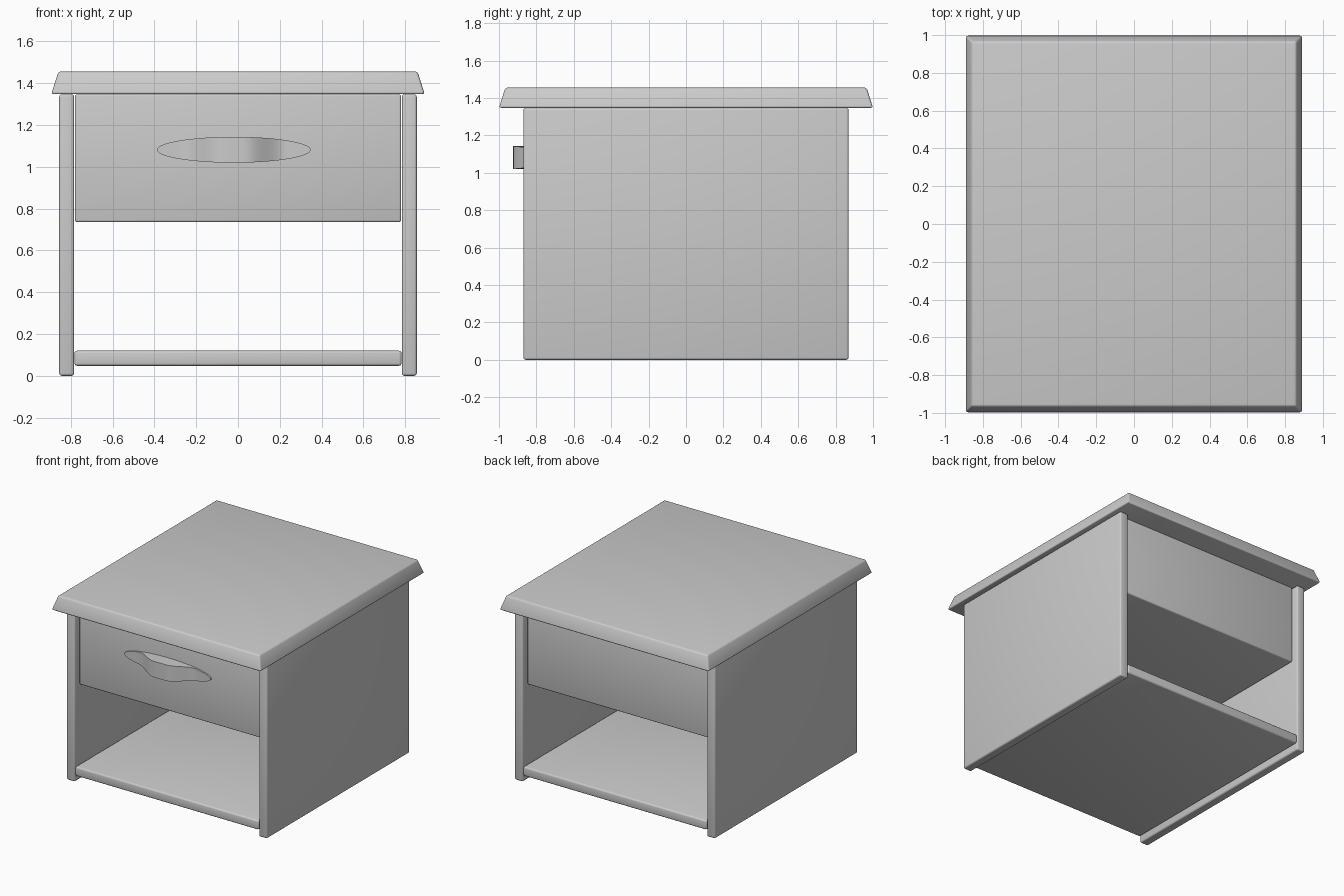
import bpy, bmesh, math

if "Cube" in bpy.data.objects:
    bpy.data.objects.remove(bpy.data.objects["Cube"])


def finish(obj, bevel=0.0, segments=3):
    bpy.context.view_layer.objects.active = obj
    bpy.ops.object.select_all(action='DESELECT')
    obj.select_set(True)
    if bevel:
        mod = obj.modifiers.new("rounded_edges", 'BEVEL')
        mod.width = bevel
        mod.segments = segments
        mod.limit_method = 'ANGLE'
        bpy.ops.object.modifier_apply(modifier=mod.name)
    bpy.ops.object.shade_smooth_by_angle(angle=math.radians(40))


def box(name, x, y, z, bevel=0.012, taper=0.0):
    """Rounded box from (min, max) ranges; taper pulls the top face inwards."""
    bm = bmesh.new()
    bmesh.ops.create_cube(bm, size=1)
    for v in bm.verts:
        inset = taper if v.co.z > 0 else 0
        v.co = [r[1] - s * inset if s > 0 else r[0] + inset if i < 2 else r[0]
                for i, (r, s) in enumerate(zip((x, y), v.co[:2]))] + [z[1] if v.co.z > 0 else z[0]]
        if inset:
            v.co.x = (x[1] - inset) if v.co.x > 0 else (x[0] + inset)
            v.co.y = (y[1] - inset) if v.co.y > 0 else (y[0] + inset)
    mesh = bpy.data.meshes.new(name)
    bm.to_mesh(mesh)
    bm.free()
    obj = bpy.data.objects.new(name, mesh)
    bpy.context.collection.objects.link(obj)
    finish(obj, bevel)
    return obj


# Table top with sloping edges
box("table_top", (-0.893, 0.893), (-1.0, 1.0), (1.347, 1.455), 0.012, 0.034)

# Side panels
for side, label in ((-1, "left"), (1, "right")):
    edges = sorted((side * 0.784, side * 0.855))
    box(label + "_side_panel", edges, (-0.869, 0.869), (0.0, 1.346))

# Lower shelf and drawer block
box("lower_shelf", (-0.782, 0.782), (-0.869, 0.869), (0.048, 0.12))
box("drawer", (-0.78, 0.78), (-0.82, 0.82), (0.735, 1.346), 0.01)

# Handle: elliptical outline whose front swells outwards in the middle
bm = bmesh.new()
rings = []
COLUMNS = 48
for i in range(COLUMNS + 1):
    t = math.pi * i / COLUMNS
    x = -0.368 * math.cos(t)
    h = 0.062 * math.sin(t)
    k = min(1.0, max(0.0, (0.25 - abs(x)) / 0.2))
    front = -0.832 - 0.092 * k * k * (3 - 2 * k)
    rings.append([bm.verts.new((x - 0.02, y, 1.081 + s * h))
                  for y, s in ((front, -1), (front, 1), (-0.815, 1), (-0.815, -1))])
for a, b in zip(rings, rings[1:]):
    for j in range(4):
        n = (j + 1) % 4
        bm.faces.new((a[j], a[n], b[n], b[j]))
bmesh.ops.remove_doubles(bm, verts=bm.verts, dist=1e-5)
bmesh.ops.recalc_face_normals(bm, faces=bm.faces)
mesh = bpy.data.meshes.new("drawer_handle")
bm.to_mesh(mesh)
bm.free()
handle = bpy.data.objects.new("drawer_handle", mesh)
bpy.context.collection.objects.link(handle)
finish(handle)
